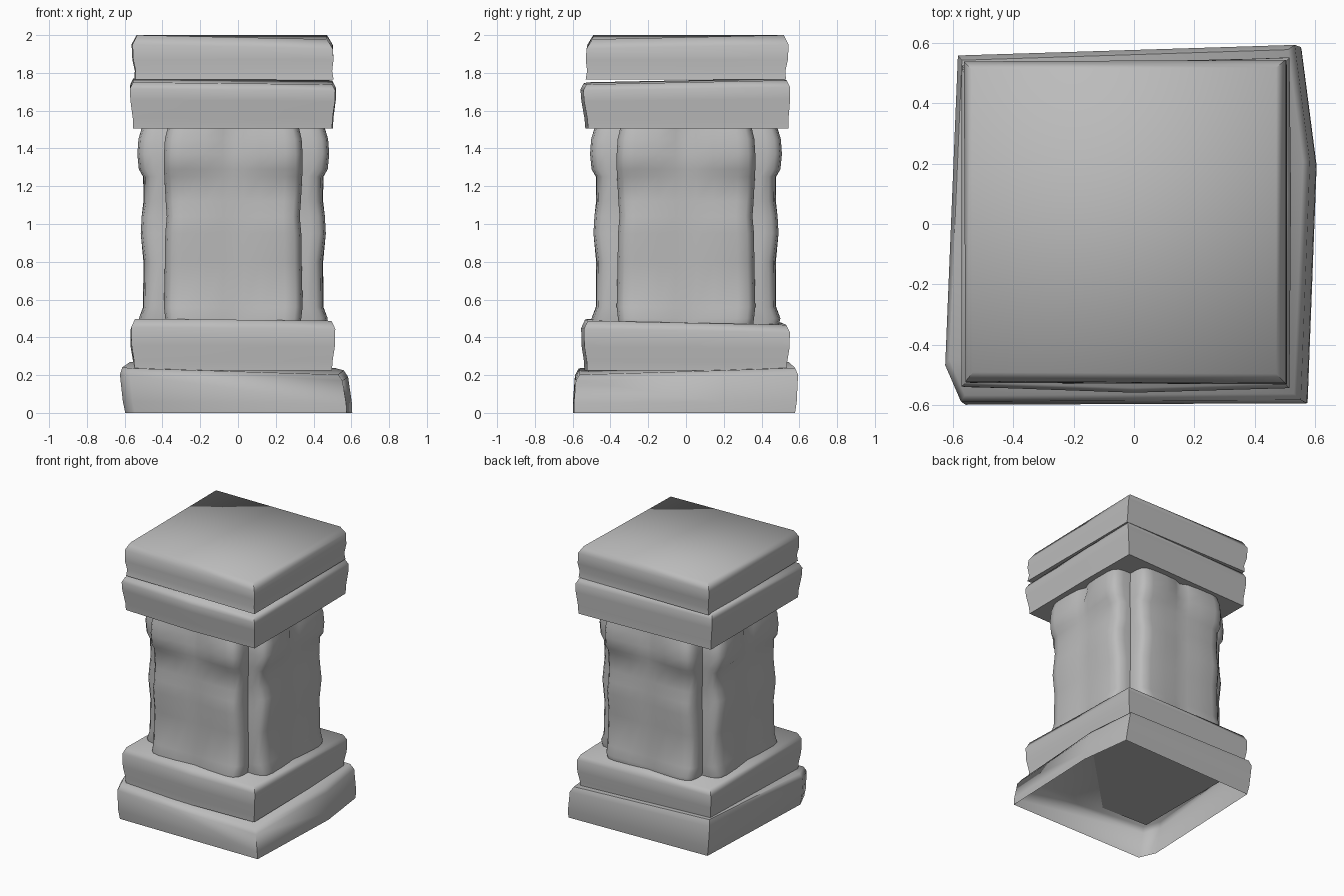
import bpy, bmesh, math
from mathutils import Matrix, Vector

old = bpy.data.objects.get("Cube")
if old:
    bpy.data.objects.remove(old, do_unlink=True)

stone = bpy.data.materials.new("grey stone")
stone.use_nodes = True
GREY = (0.5, 0.5, 0.5, 1)
stone.diffuse_color = GREY
stone.node_tree.nodes["Principled BSDF"].inputs["Base Color"].default_value = GREY


def finish(name, bm, angle):
    bmesh.ops.recalc_face_normals(bm, faces=bm.faces)
    mesh = bpy.data.meshes.new(name)
    bm.to_mesh(mesh)
    bm.free()
    mesh.materials.append(stone)
    ob = bpy.data.objects.new(name, mesh)
    bpy.context.collection.objects.link(ob)
    bpy.ops.object.select_all(action="DESELECT")
    ob.select_set(True)
    bpy.context.view_layer.objects.active = ob
    bpy.ops.object.shade_smooth_by_angle(angle=math.radians(angle))
    return ob


def loft(bm, rings):
    """Join neighbouring closed rings of points with quads."""
    rows = [[bm.verts.new(p) for p in ring] for ring in rings]
    for a, b in zip(rows, rows[1:]):
        n = len(a)
        for i in range(n):
            j = (i + 1) % n
            bm.faces.new((a[i], a[j], b[j], b[i]))
    return rows


def away(value, grow):
    """Move a coordinate outward from the middle by grow."""
    return value + grow * ((value > 0.3) - (value < -0.3))


def slab(name, outline, levels, tilt=(0, 0), shear=(0, 0), open_base=False, drop=0):
    """Uneven hewn slab: an outline lofted through (height, outward growth)."""
    low, high = levels[0][0], levels[-1][0]
    rings = []
    for z, grow in levels:
        f = (z - low) / (high - low)
        ring = []
        for x, y in outline:
            px = away(x, grow) + shear[0] * (f - 0.5)
            py = away(y, grow) + shear[1] * (f - 0.5)
            pz = z + (tilt[0] * x + tilt[1] * y) * f
            if x > 0.3 and y < -0.3 and f > 0.6:
                pz -= drop          # worn front corner
            ring.append((px, py, pz))
        rings.append(ring)
    bm = bmesh.new()
    rows = loft(bm, rings)
    bm.faces.new(rows[-1])
    if not open_base:
        bm.faces.new(rows[0])
    return finish(name, bm, 70)


# Stepped base
slab("base_lower_slab",
     [(-.57, .55), (.54, .585), (.59, .2), (.56, -.585), (-.56, -.59), (-.612, -.47)],
     [(0, 0), (.06, .005), (.2, .003), (.237, -.015)],
     tilt=(-.03, .03), shear=(-.03, .015), open_base=True)
slab("base_upper_slab",
     [(-.565, .52), (.5, .545), (.51, -.535), (0, -.55), (-.56, -.535)],
     [(.225, -.012), (.27, -.01), (.35, .003), (.44, .005), (.482, -.015)],
     tilt=(-.01, -.02))

# Stepped cap
slab("cap_lower_slab",
     [(-.567, .51), (.51, .55), (.515, .1), (.51, -.535), (0, -.55), (-.567, -.53)],
     [(1.505, -.012), (1.56, -.01), (1.66, .003), (1.72, .005), (1.755, -.012)],
     tilt=(-.01, .02), shear=(0, -.01))
slab("cap_upper_slab",
     [(-.56, .535), (.505, .54), (.505, -.53), (-.555, -.525)],
     [(1.765, -.005), (1.81, -.01), (1.87, 0), (1.95, 0), (2, -.028)],
     shear=(-.012, .012), drop=.022)

# Panel section (share of half width, inset from the face), mirrored below
HALF = [(-1, .17), (-1, .08), (-.97, .035), (-.9, .01), (-.75, 0), (-.4, -.003), (-.15, 0)]
SECTION = HALF + [(0, .003)] + [(-s, d) for s, d in reversed(HALF)]
# Panel rows: height, face distance, half width
ROWS = [(.46, .49, .355), (.5, .5, .36), (.56, .475, .367), (.8, .472, .362),
        (.95, .49, .36), (1.04, .485, .352), (1.12, .472, .358), (1.25, .474, .365),
        (1.29, .5, .367), (1.37, .508, .367), (1.45, .502, .362), (1.52, .48, .345)]


def panel(name, turn):
    rings = []
    for z, face, half in ROWS:
        ring = []
        for s, inset in SECTION:
            # Swellings fade toward the centre line, with a notch at the top
            fade = min(1, .25 + abs(s))
            d = .474 + (face - .474) * fade - inset
            if z > 1.4 and abs(s) < .1:
                d -= .02
            ring.append((s * half, -d, z))
        rings.append(ring)
    bm = bmesh.new()
    rows = loft(bm, rings)
    bm.faces.new(rows[0])
    bm.faces.new(rows[-1])
    move = Matrix.Translation(Vector((-.025, 0, 0))) @ Matrix.Rotation(turn, 4, "Z")
    bmesh.ops.transform(bm, matrix=move, verts=bm.verts)
    return finish(name, bm, 60)


# Four cushioned shaft panels
for i, side in enumerate(("front", "left", "back", "right")):
    panel(side + "_shaft_panel", i * math.pi / 2)
